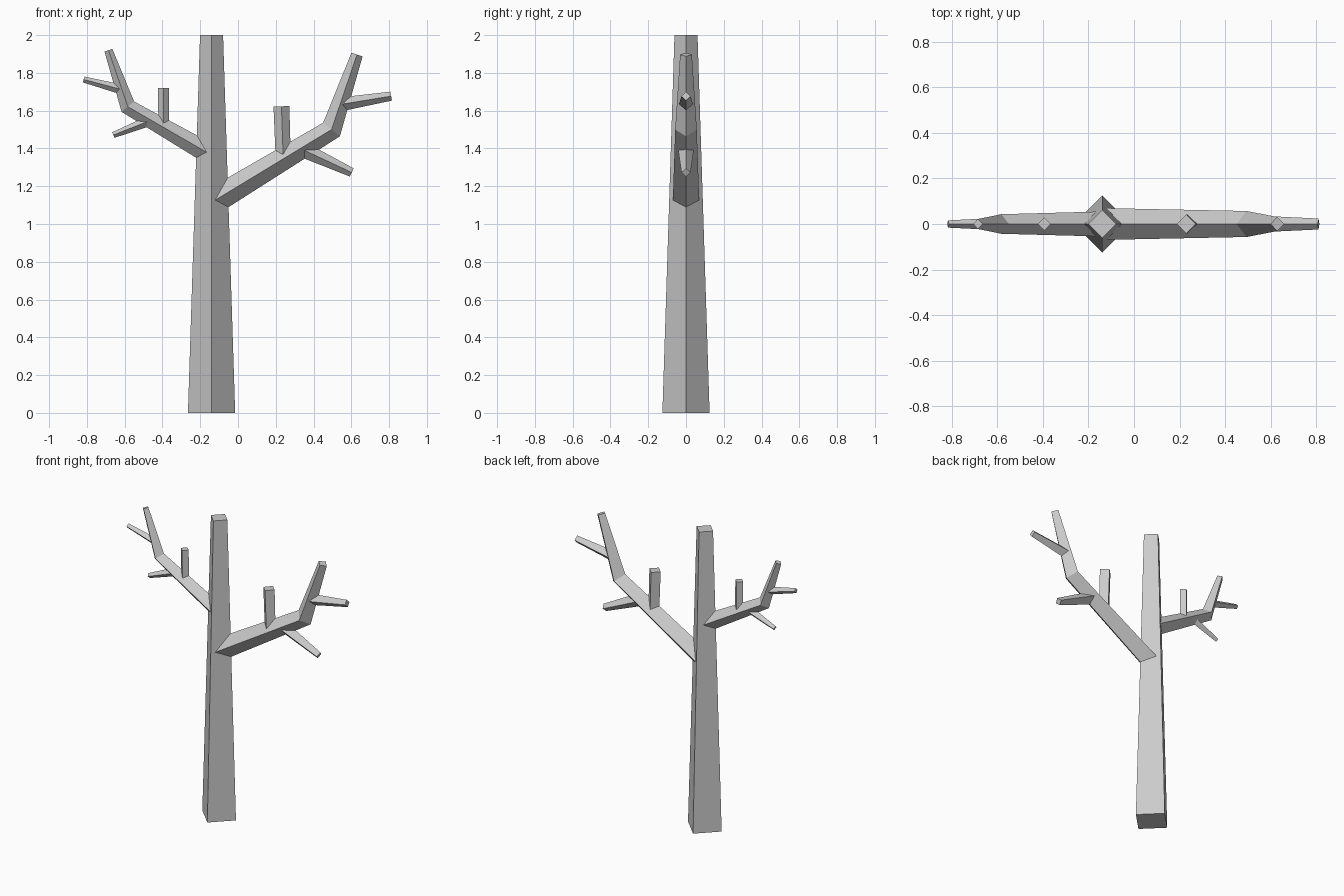
import bpy
import bmesh
from mathutils import Vector

cube = bpy.data.objects.get("Cube")
if cube:
    bpy.data.objects.remove(cube, do_unlink=True)

# One flat grey for the whole tree
bark = bpy.data.materials.new("grey bark")
bark.use_nodes = True
bark.diffuse_color = (0.6, 0.6, 0.6, 1)
bsdf = next(n for n in bark.node_tree.nodes if n.type == "BSDF_PRINCIPLED")
bsdf.inputs["Base Color"].default_value = (0.6, 0.6, 0.6, 1)
bsdf.inputs["Roughness"].default_value = 0.9


def limb(name, *stations):
    """Tapered diamond-section tube through (x, z, radius) stations."""
    bm = bmesh.new()
    pts = [Vector((x, 0, z)) for x, z, r in stations]
    steps = [(b - a).normalized() for a, b in zip(pts, pts[1:])]
    side = Vector((0, 1, 0))
    rings = []
    for i, (p, s) in enumerate(zip(pts, stations)):
        # Bends are mitred along the average of the two directions
        along = (steps[max(i - 1, 0)] + steps[min(i, len(steps) - 1)]).normalized()
        across = side.cross(along)
        rings.append([bm.verts.new(p + d * s[2])
                      for d in (side, across, -side, -across)])
    for a, b in zip(rings, rings[1:]):
        for k in range(4):
            j = (k + 1) % 4
            bm.faces.new((a[k], a[j], b[j], b[k]))
    bm.faces.new(rings[0])
    bm.faces.new(rings[-1])
    bmesh.ops.recalc_face_normals(bm, faces=bm.faces)
    mesh = bpy.data.meshes.new(name)
    bm.to_mesh(mesh)
    bm.free()
    mesh.materials.append(bark)
    obj = bpy.data.objects.new(name, mesh)
    bpy.context.collection.objects.link(obj)


limb("trunk", (-0.14, 0, 0.125), (-0.14, 2, 0.061))

# Lower, thicker branch on the left with its twigs
limb("left_branch", (-0.14, 1.115, 0.07), (0.495, 1.5, 0.057), (0.63, 1.897, 0.031))
limb("left_stub", (0.24, 1.33, 0.04), (0.23, 1.623, 0.042))
limb("left_lower_twig", (0.33, 1.4, 0.042), (0.602, 1.273, 0.024))
limb("left_upper_twig", (0.54, 1.633, 0.037), (0.811, 1.677, 0.024))

# Higher, thinner branch on the right with its twigs
limb("right_branch", (-0.14, 1.365, 0.055), (-0.583, 1.621, 0.043), (-0.686, 1.92, 0.022))
limb("right_stub", (-0.393, 1.5, 0.028), (-0.395, 1.72, 0.029))
limb("right_lower_twig", (-0.46, 1.55, 0.028), (-0.66, 1.471, 0.016))
limb("right_upper_twig", (-0.615, 1.712, 0.026), (-0.817, 1.765, 0.016))
